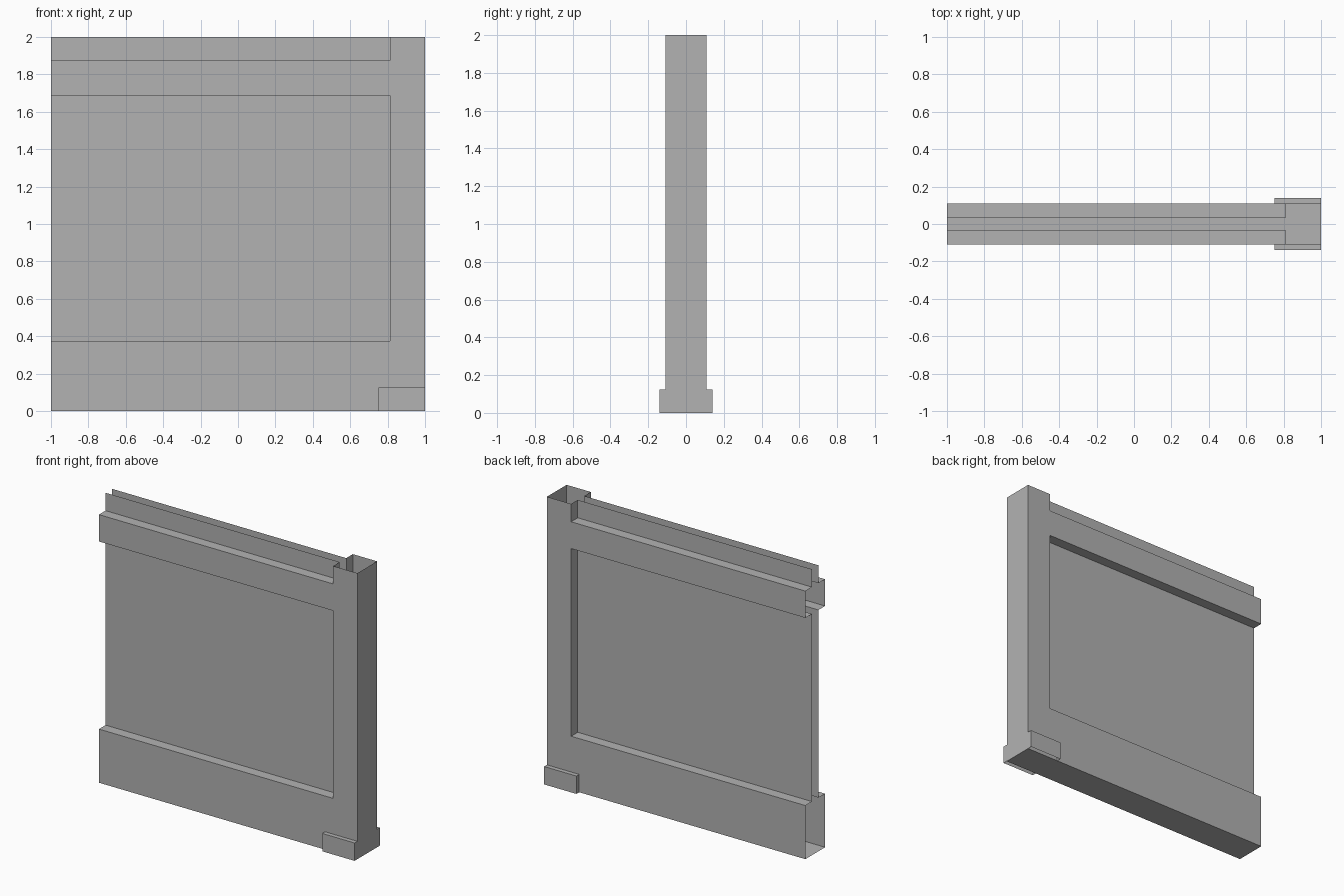
import bpy
from mathutils import Vector

if "Cube" in bpy.data.objects:
    bpy.data.objects.remove(bpy.data.objects["Cube"])

# Key dimensions
POST_X, FOOT_X = 0.8125, 0.75
RAIL_Y, PANEL_Y, FOOT_Y = 0.109, 0.036, 0.14
LOW, MID, HIGH, TOP, FOOT_Z = 0.375, 1.6875, 1.875, 2.0, 0.125

grey = bpy.data.materials.new("plain_grey")
grey.diffuse_color = (0.448, 0.448, 0.448, 1)
grey.use_nodes = True
grey.node_tree.nodes["Principled BSDF"].inputs["Base Color"].default_value = grey.diffuse_color


def shell(name, strips, caps=()):
    """Open shell: profiles swept along a vector, plus flat caps, mirrored front to back."""
    verts, faces = [], []

    def add(poly):
        faces.append(range(len(verts), len(verts) + len(poly)))
        verts.extend(poly)

    for points, sweep in strips:
        pts, d = [Vector(p) for p in points], Vector(sweep)
        for a, b in zip(pts, pts[1:]):
            add([a, b, b + d, a + d])
    for cap in caps:
        add([Vector(p) for p in cap])
    mesh = bpy.data.meshes.new(name)
    mesh.from_pydata(verts, [], [list(f) for f in faces])
    mesh.materials.append(grey)
    obj = bpy.data.objects.new(name, mesh)
    bpy.context.collection.objects.link(obj)
    mirror = obj.modifiers.new("mirror", 'MIRROR')
    mirror.use_axis = (False, True, False)
    weld = obj.modifiers.new("weld", 'WELD')
    weld.merge_threshold = 0.0005


# Wall: bottom rail, recessed panel, upper rail and top strip in one section
section = [(0, 0), (RAIL_Y, 0), (RAIL_Y, LOW), (PANEL_Y, LOW), (PANEL_Y, MID),
           (RAIL_Y, MID), (RAIL_Y, HIGH), (PANEL_Y, HIGH), (PANEL_Y, TOP)]
shell("wall_rails_and_panel",
      [([(-1, y, z) for y, z in section], (POST_X + 1, 0, 0))])

# Hollow end post with an open top, a floor and the reveals beside the panels
post = [([(1, 0, 0), (1, RAIL_Y, 0), (POST_X, RAIL_Y, 0)], (0, 0, TOP)),
        ([(POST_X, 0, 0), (POST_X, RAIL_Y, 0)], (1 - POST_X, 0, 0))]
for z0, z1 in ((LOW, MID), (HIGH, TOP)):
    post.append(([(POST_X, RAIL_Y, z0), (POST_X, PANEL_Y, z0)], (0, 0, z1 - z0)))
shell("end_post", post)

# Foot plates at the base of the post, open underneath
outline = [(1, RAIL_Y), (1, FOOT_Y), (FOOT_X, FOOT_Y), (FOOT_X, RAIL_Y)]
shell("post_foot", [([(x, y, 0) for x, y in outline], (0, 0, FOOT_Z))],
      [[(x, y, FOOT_Z) for x, y in outline]])
